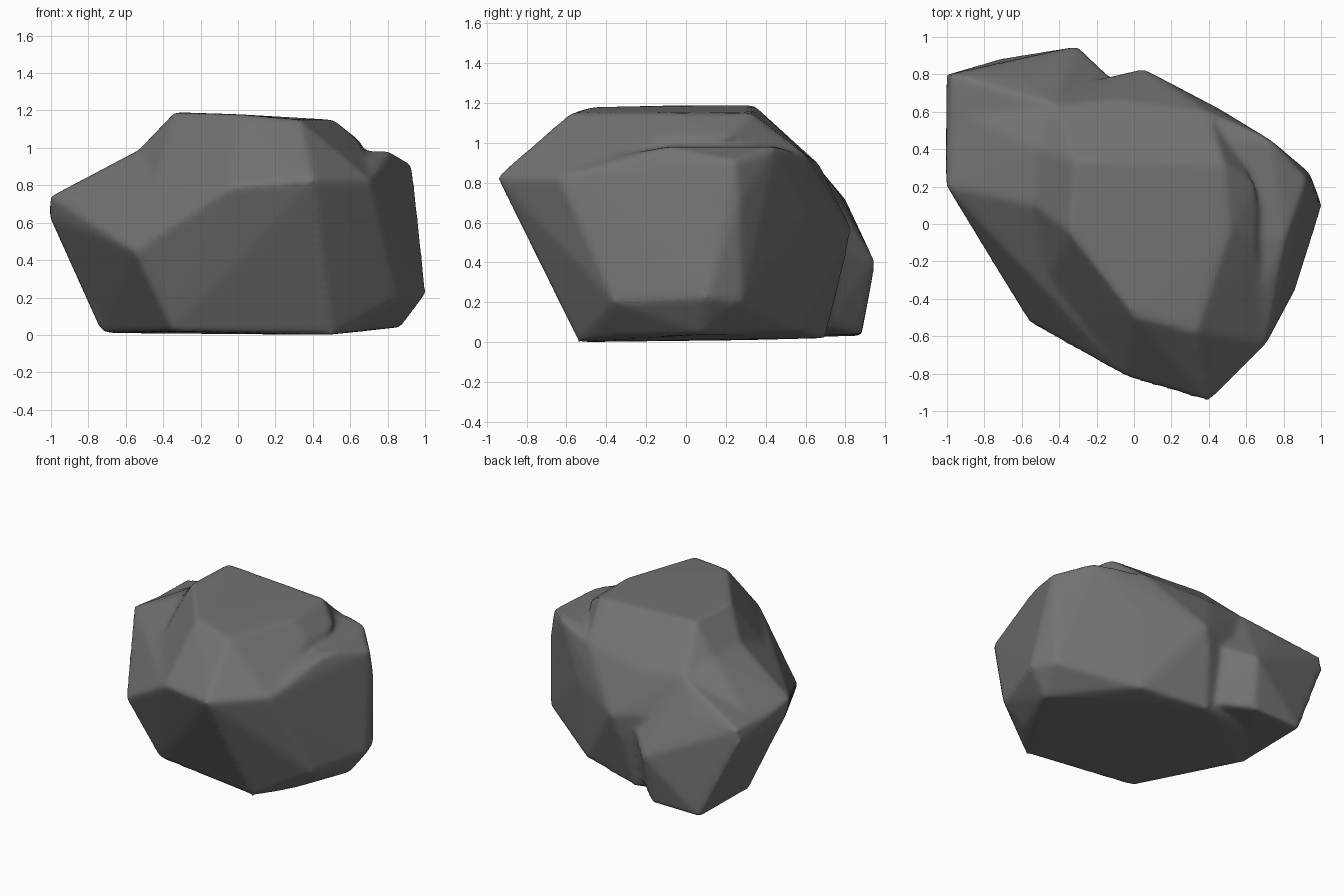
import bpy
import bmesh

cube = bpy.data.objects.get("Cube")
if cube:
    bpy.data.objects.remove(cube, do_unlink=True)

# Dark grey stone
stone = bpy.data.materials.new("dark_grey_stone")
stone.use_nodes = True
colour = (0.17, 0.17, 0.17, 1)
stone.diffuse_color = colour
bsdf = stone.node_tree.nodes["Principled BSDF"]
bsdf.inputs["Base Color"].default_value = colour
bsdf.inputs["Roughness"].default_value = 0.9


def add_hull(bm, corners):
    """Add one convex chunk of rock from its corner points."""
    verts = [bm.verts.new(c) for c in corners]
    result = bmesh.ops.convex_hull(bm, input=verts)
    spare = {g for g in result["geom_interior"] + result["geom_unused"]
             if isinstance(g, bmesh.types.BMVert)}
    bmesh.ops.delete(bm, geom=list(spare), context="VERTS")


# Corners shared by the cap and the body
rim = [(.4, -.95, .83), (-.04, -.82, .79), (-.56, -.53, .45),
       (-.43, .63, .91), (-.1, .67, .89), (.4, .6, .94),
       (.71, -.64, .83), (-.53, .1, .99), (-.5, .4, .99)]

# Cap: flat plateau sloping down to the rim
plateau = [(-.32, .34, 1.19), (-.34, -.05, 1.19), (0, -.49, 1.18),
           (.33, -.58, 1.15), (.51, -.05, 1.15), (.48, .33, 1.15)]
shoulder = [(.66, .2, 1.03), (.65, -.1, 1.03), (.1, 0, .3)]

# Body: waist and base
waist = [(-1.005, .2, .74), (-1.005, .25, .63), (-.95, .6, .72),
         (.05, .83, .57), (0, .8, .42), (.45, .62, .62), (.94, .27, .7),
         (.73, .45, .98), (.93, .24, .91), (.81, -.1, .98),
         (.86, -.36, .2), (1.005, .1, .22), (.93, .28, .2)]
base = [(.5, -.54, 0), (-.35, -.43, .02), (-.71, .3, .01), (-.5, .6, .03),
        (-.06, .7, .02), (.42, .58, .06), (.87, .08, .04), (.7, -.32, .03)]

# Lobe jutting out of the back
lobe = [(-1.005, .22, .72), (-1.005, .26, .63), (-1.005, .8, .63),
        (-.98, .8, .72), (-.6, .78, .73), (-.3, .95, .4), (-.33, .88, .04),
        (-.73, .88, .03), (-.73, .3, .02), (-.13, .7, .08),
        (-.1, .76, .5), (-.43, .64, .91), (-.2, .4, .4)]

bm = bmesh.new()
for chunk in (rim + plateau + shoulder, rim + waist + base, lobe):
    add_hull(bm, chunk)
bmesh.ops.recalc_face_normals(bm, faces=bm.faces)

mesh = bpy.data.meshes.new("boulder")
bm.to_mesh(mesh)
bm.free()
mesh.materials.append(stone)
rock = bpy.data.objects.new("boulder", mesh)
bpy.context.collection.objects.link(rock)

# Fuse the chunks and wear down the edges
fuse = rock.modifiers.new("fuse", "REMESH")
fuse.mode = "VOXEL"
fuse.voxel_size = 0.02
fuse.use_smooth_shade = True
wear = rock.modifiers.new("wear", "SMOOTH")
wear.factor = 0.5
wear.iterations = 8
